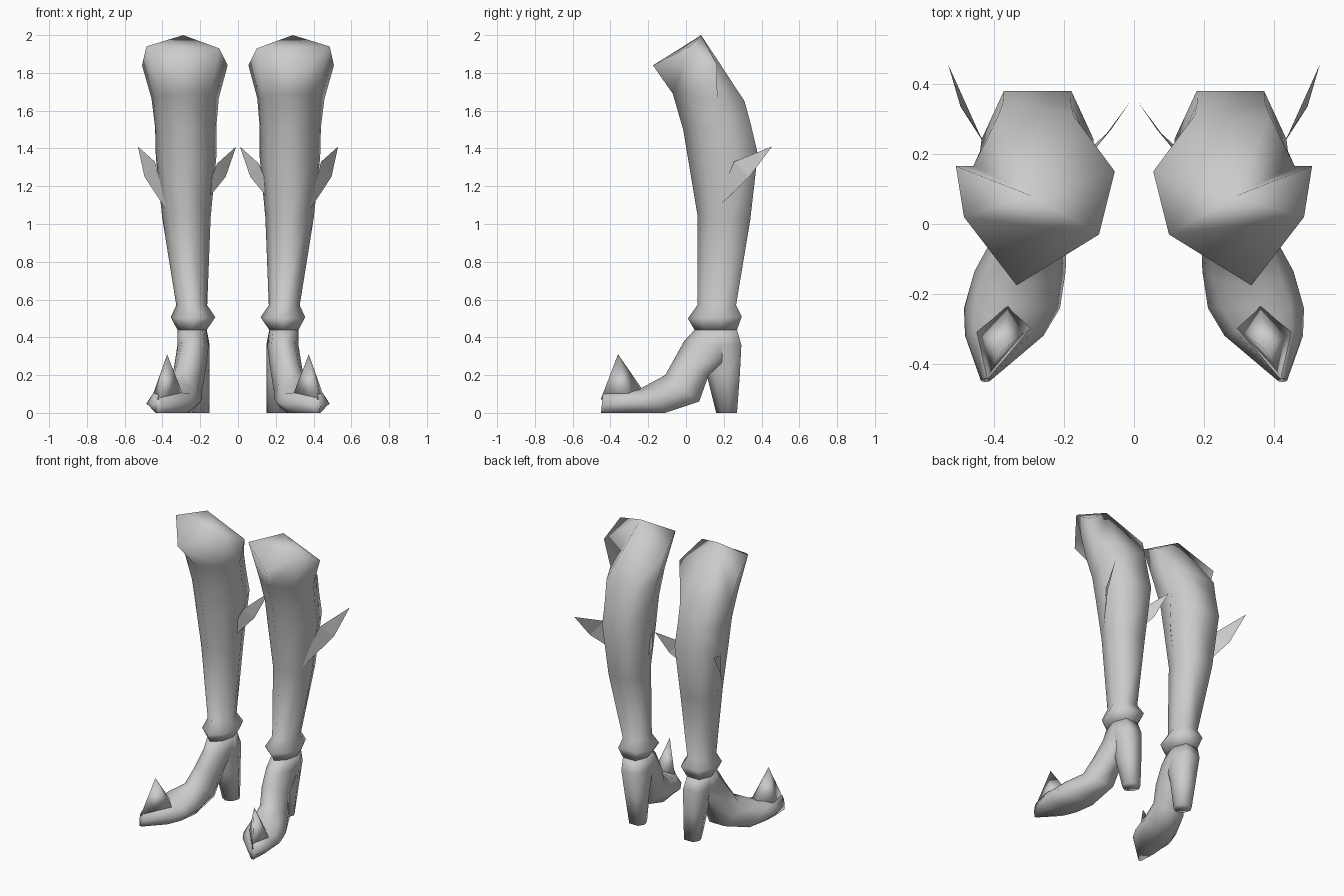
import bpy, bmesh, math
from mathutils import Vector

grey = bpy.data.materials.new("plain_grey")
grey.diffuse_color = (0.6, 0.6, 0.6, 1)

# Half cross-section: (position from front to back, share of the half width)
HALF = [(0.22, 0.72), (0.62, 1.0), (1.0, 0.6)]
SECTION = [(0, 0)] + [(t, -w) for t, w in HALF] + [(t, w) for t, w in reversed(HALF)]


def ring(x, w, front, back):
    """Seven-point ring: front and back are (y, z)."""
    return [Vector((x + s * w,
                    front[0] + (back[0] - front[0]) * t,
                    front[1] + (back[1] - front[1]) * t)) for t, s in SECTION]


def finish(name, bm, smooth=True):
    bmesh.ops.remove_doubles(bm, verts=bm.verts, dist=0.0005)
    bmesh.ops.recalc_face_normals(bm, faces=bm.faces)
    for f in bm.faces:
        f.smooth = smooth
    me = bpy.data.meshes.new(name)
    bm.to_mesh(me)
    bm.free()
    me.materials.append(grey)
    ob = bpy.data.objects.new(name, me)
    bpy.context.collection.objects.link(ob)
    ob.modifiers.new("other_side", 'MIRROR')
    return ob


def loft(name, rings, cap_start=True):
    bm = bmesh.new()
    loops = [[bm.verts.new(p) for p in r] for r in rings]
    n = len(SECTION)
    for a, b in zip(loops, loops[1:]):
        for i in range(n):
            j = (i + 1) % n
            bm.faces.new((a[i], a[j], b[j], b[i]))
    if cap_start:
        bm.faces.new(loops[0])
    bm.faces.new(loops[-1])
    return finish(name, bm)


# Slanted knee top: the rim rises to a single peak at the back
peak = (0.29, 0.08, 2.0)
knee_rim = [Vector(p) for p in [
    (0.335, -0.175, 1.84), (0.10, -0.03, 1.93), (0.055, 0.15, 1.84), peak,
    peak, (0.508, 0.165, 1.84), (0.485, 0.02, 1.94)]]

# Leg shaft with ankle collar
loft("boot_shaft", [
    knee_rim,
    ring(0.28, 0.178, (-0.07, 1.69), (0.31, 1.65)),
    ring(0.277, 0.162, (-0.015, 1.50), (0.345, 1.52)),
    ring(0.275, 0.160, (0.015, 1.32), (0.38, 1.37)),
    ring(0.273, 0.128, (0.06, 1.05), (0.34, 1.02)),
    ring(0.245, 0.082, (0.06, 0.57), (0.265, 0.57)),
    ring(0.238, 0.118, (0.01, 0.50), (0.295, 0.51)),
    ring(0.243, 0.078, (0.045, 0.44), (0.27, 0.44)),
])

# Foot sweeping forward and outward to a pointed toe
loft("boot_foot", [
    ring(0.243, 0.078, (0.045, 0.44), (0.27, 0.44)),
    ring(0.238, 0.083, (-0.01, 0.38), (0.27, 0.34)),
    ring(0.255, 0.085, (-0.06, 0.29), (0.12, 0.20)),
    ring(0.285, 0.095, (-0.11, 0.20), (0.07, 0.06)),
    ring(0.325, 0.130, (-0.175, 0.165), (-0.11, 0.0)),
    ring(0.348, 0.137, (-0.24, 0.13), (-0.24, 0.0)),
    ring(0.370, 0.112, (-0.30, 0.13), (-0.33, 0.0)),
    ring(0.423, 0.014, (-0.44, 0.10), (-0.45, 0.0)),
])

# Tapered heel block
loft("boot_heel", [
    ring(0.243, 0.078, (0.06, 0.43), (0.27, 0.44)),
    ring(0.235, 0.085, (0.05, 0.36), (0.293, 0.36)),
    ring(0.222, 0.072, (0.11, 0.20), (0.285, 0.20)),
    ring(0.208, 0.057, (0.16, 0.0), (0.27, 0.0)),
])

# Upturned toe spike
bm = bmesh.new()
tip = bm.verts.new((0.375, -0.36, 0.31))
base = [bm.verts.new(p) for p in [
    (0.36, -0.235, 0.13), (0.285, -0.29, 0.08), (0.425, -0.452, 0.07), (0.46, -0.30, 0.07)]]
for i in range(4):
    bm.faces.new((tip, base[i], base[(i + 1) % 4]))
bm.faces.new(base)
finish("toe_spike", bm)

# Thin swept-back fins on both sides of the calf: bottom, lower edge, tip, upper edge
fins = {
    "outer_fin": [(0.37, 0.14, 1.06), (0.495, 0.335, 1.25), (0.53, 0.455, 1.41), (0.44, 0.255, 1.33)],
    "inner_fin": [(0.22, 0.13, 1.06), (0.065, 0.27, 1.25), (0.01, 0.35, 1.41), (0.11, 0.215, 1.32)],
}
for name, pts in fins.items():
    bm = bmesh.new()
    v = [bm.verts.new(p) for p in pts]
    bm.faces.new((v[0], v[1], v[3]))
    bm.faces.new((v[1], v[2], v[3]))
    finish(name, bm, smooth=False)
